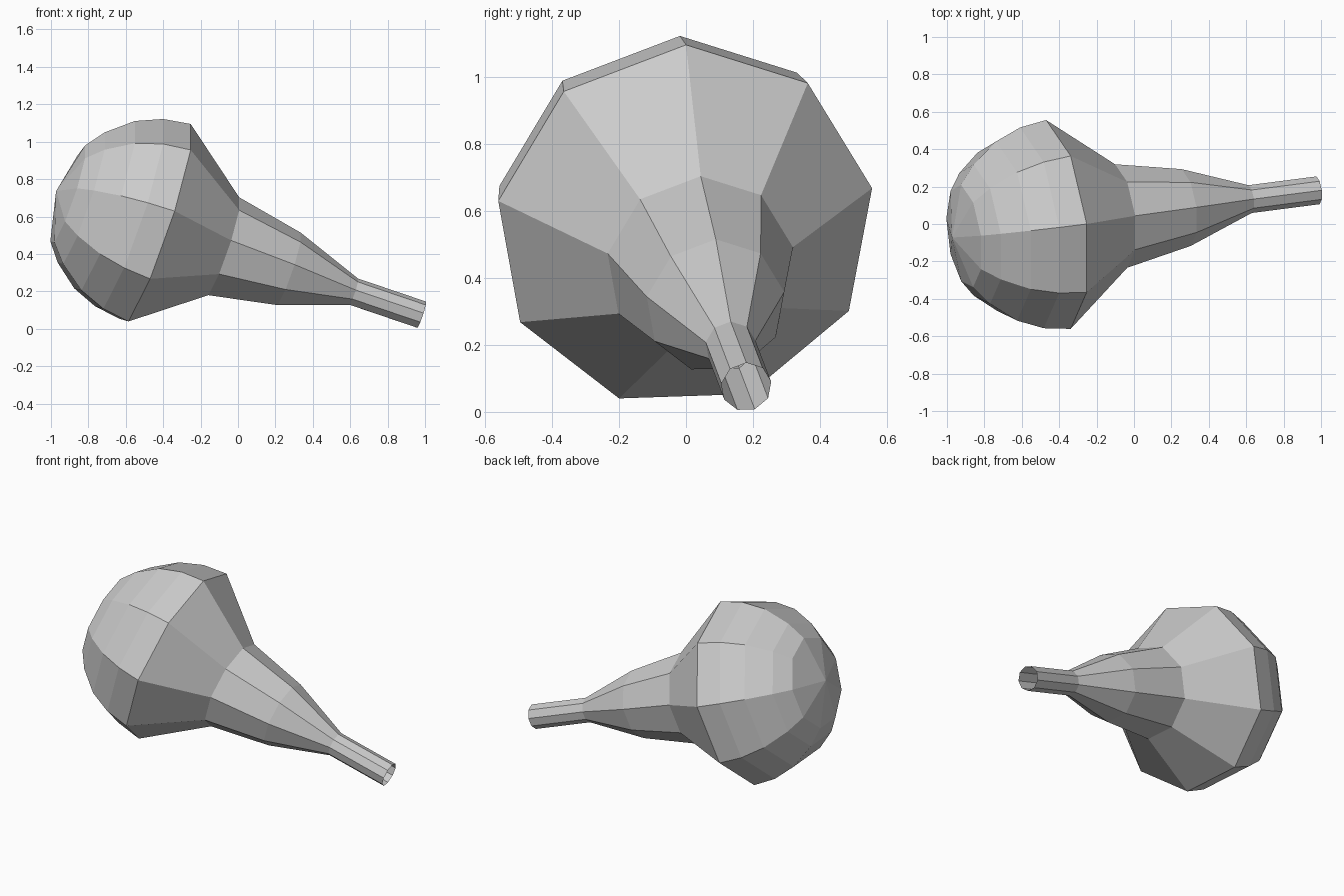
import bpy, bmesh
from math import cos, sin, radians
from mathutils import Vector

if "Cube" in bpy.data.objects:
    bpy.data.objects.remove(bpy.data.objects["Cube"])

SIDES = 9
center = Vector((-0.436, -0.003, 0.554))           # middle of the widest ring
axis = Vector((0.940, 0.1215, -0.319)).normalized()  # points down the neck
up = Vector((0.317, 0.005, 0.947))
up = (up - axis * up.dot(axis)).normalized()
side = axis.cross(up)

# (distance along axis, radius): rounded back, shoulder, tapering neck, open tip
profile = [(-0.502, 0.28), (-0.424, 0.381), (-0.290, 0.490), (-0.149, 0.549),
           (0.0, 0.571), (0.374, 0.283), (0.748, 0.210), (1.120, 0.076),
           (1.506, 0.076)]

bm = bmesh.new()


def ring(t, r):
    return [bm.verts.new(center + axis * t + r * (cos(a) * up + sin(a) * side))
            for a in (radians(360 / SIDES * k) for k in range(SIDES))]


rings = [ring(t, r) for t, r in profile]

# Skin between rings
for a, b in zip(rings, rings[1:]):
    for k in range(SIDES):
        j = (k + 1) % SIDES
        bm.faces.new((a[k], a[j], b[j], b[k]))

# Pole at the round end
pole = bm.verts.new(center - axis * 0.571)
for k in range(SIDES):
    bm.faces.new((pole, rings[0][(k + 1) % SIDES], rings[0][k]))

bmesh.ops.recalc_face_normals(bm, faces=bm.faces)
# Open shell: make sure the normals face outward
f = max(bm.faces, key=lambda f: f.calc_area())
if f.normal.dot(f.calc_center_median() - center) < 0:
    bmesh.ops.reverse_faces(bm, faces=bm.faces)

mesh = bpy.data.meshes.new("bulb_body")
bm.to_mesh(mesh)
bm.free()
bpy.context.collection.objects.link(bpy.data.objects.new("bulb_body", mesh))
